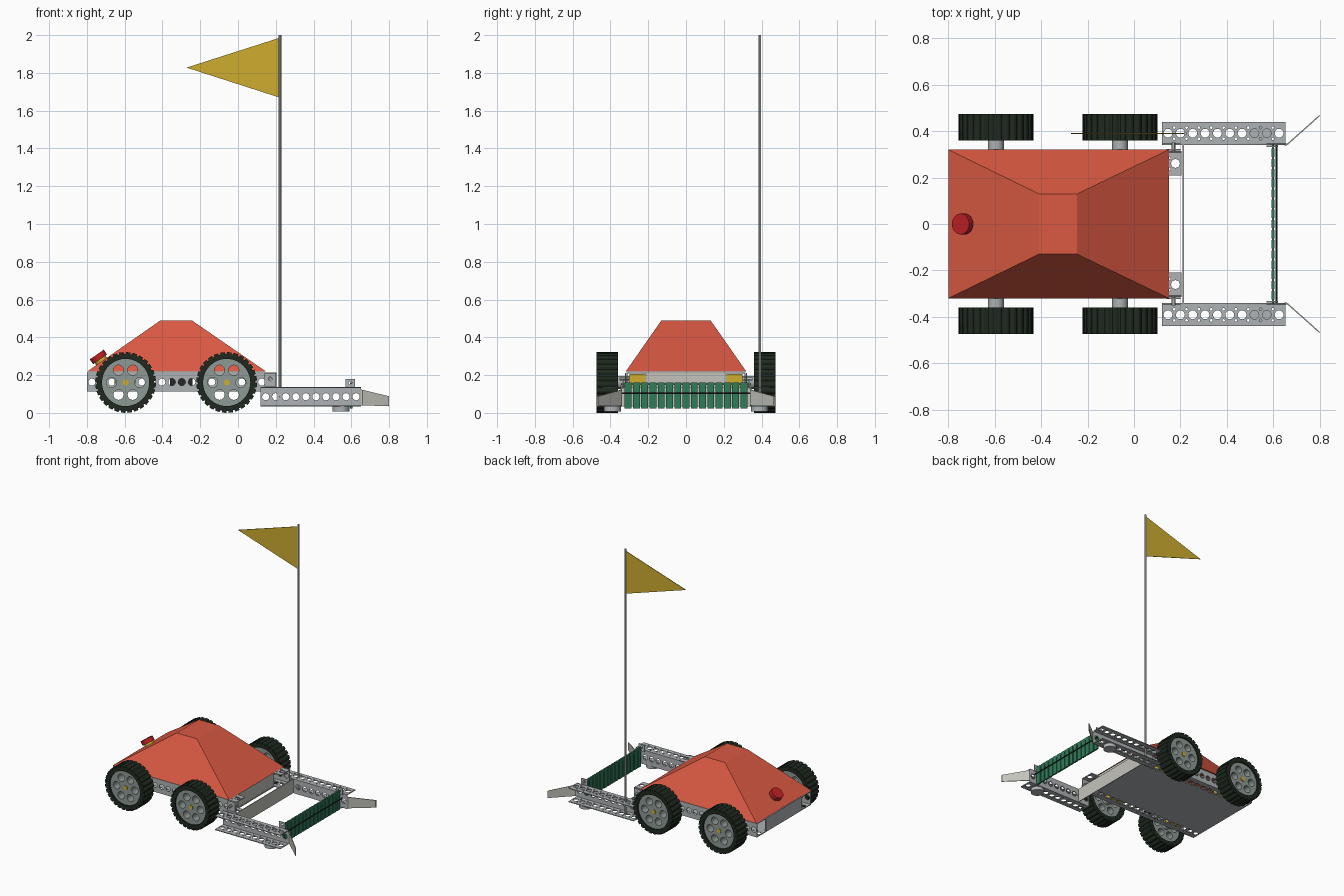
import bpy, bmesh, math
from mathutils import Matrix, Vector

cube = bpy.data.objects.get("Cube")
if cube:
    bpy.data.objects.remove(cube, do_unlink=True)


def material(name, r, g, b):
    m = bpy.data.materials.new(name)
    m.use_nodes = True
    m.diffuse_color = (r, g, b, 1)
    bsdf = next(n for n in m.node_tree.nodes if n.type == 'BSDF_PRINCIPLED')
    bsdf.inputs["Base Color"].default_value = (r, g, b, 1)
    return m


SHELL = material("orange_red", 0.70, 0.10, 0.055)
METAL = material("grey_metal", 0.42, 0.45, 0.46)
PALE = material("pale_metal", 0.55, 0.55, 0.50)
RUBBER = material("dark_rubber", 0.014, 0.022, 0.014)
RIM = material("rim_grey", 0.27, 0.32, 0.30)
GREEN = material("green", 0.03, 0.20, 0.10)
YELLOW = material("yellow", 0.62, 0.42, 0.03)
RED = material("button_red", 0.52, 0.015, 0.018)
BLACK = material("black", 0.02, 0.02, 0.022)

# Axes that place a flat plate in each plane
PLANES = {
    'XY': Matrix.Identity(4),
    'XZ': Matrix(((1, 0, 0, 0), (0, 0, -1, 0), (0, 1, 0, 0), (0, 0, 0, 1))),
    'YZ': Matrix(((0, 0, 1, 0), (1, 0, 0, 0), (0, 1, 0, 0), (0, 0, 0, 1))),
}


def activate(ob):
    bpy.ops.object.select_all(action='DESELECT')
    ob.select_set(True)
    bpy.context.view_layer.objects.active = ob


def finish(name, bm, mat, smooth=False):
    bmesh.ops.recalc_face_normals(bm, faces=bm.faces)
    me = bpy.data.meshes.new(name)
    bm.to_mesh(me)
    bm.free()
    me.materials.append(mat)
    ob = bpy.data.objects.new(name, me)
    bpy.context.collection.objects.link(ob)
    if smooth:
        activate(ob)
        bpy.ops.object.shade_smooth_by_angle()
    return ob


def box(name, lo, hi, mat):
    bm = bmesh.new()
    bmesh.ops.create_cube(bm, size=1)
    lo, hi = Vector(lo), Vector(hi)
    bmesh.ops.scale(bm, vec=hi - lo, verts=bm.verts)
    bmesh.ops.translate(bm, vec=(lo + hi) / 2, verts=bm.verts)
    return finish(name, bm, mat)


def rod(name, a, b, r, mat, sides=24):
    a, b = Vector(a), Vector(b)
    bm = bmesh.new()
    turn = (b - a).to_track_quat('Z', 'Y').to_matrix().to_4x4()
    bmesh.ops.create_cone(bm, cap_ends=True, segments=sides, radius1=r, radius2=r,
                          depth=(b - a).length,
                          matrix=Matrix.Translation((a + b) / 2) @ turn)
    return finish(name, bm, mat, True)


def circle(u, v, r, n=16):
    return [(u + r * math.cos(math.tau * k / n), v + r * math.sin(math.tau * k / n))
            for k in range(n)]


def rect(u0, v0, u1, v1):
    return [(u0, v0), (u1, v0), (u1, v1), (u0, v1)]


def plate(name, loops, plane, offset, thick, mat):
    """Flat plate: first loop is the outline, the others are holes."""
    cu = bpy.data.curves.new(name, 'CURVE')
    cu.dimensions = '2D'
    cu.fill_mode = 'BOTH'
    cu.extrude = thick / 2
    for pts in loops:
        sp = cu.splines.new('POLY')
        sp.points.add(len(pts) - 1)
        for p, (u, v) in zip(sp.points, pts):
            p.co = (u, v, 0, 1)
        sp.use_cyclic_u = True
    cu.materials.append(mat)
    ob = bpy.data.objects.new(name, cu)
    bpy.context.collection.objects.link(ob)
    ob.matrix_world = Matrix.Translation(offset) @ PLANES[plane]
    activate(ob)
    bpy.ops.object.convert(target='MESH')
    return bpy.context.object


def channel(name, x0, x1, web, lip, z0, z1, n):
    """Perforated C channel: upright web at y=web, flanges reaching y=lip."""
    step = (x1 - x0) / n
    xs = [x0 + step * (i + 0.5) for i in range(n)]
    mid = (z0 + z1) / 2
    plate(name + "_web", [rect(x0, z0, x1, z1)] + [circle(x, mid, 0.019) for x in xs],
          'XZ', (0, web, 0), 0.006, METAL)
    y0, y1 = sorted((web, lip))
    holes = [circle(x, (y0 + y1) / 2, 0.019) for x in xs]
    holes += [circle(x + step / 2, (y0 + y1) / 2 + d, 0.006, 8)
              for x in xs[:-1] for d in (-0.024, 0.024)]
    for part, z in (("_lower_flange", z0 + 0.003), ("_upper_flange", z1 - 0.003)):
        plate(name + part, [rect(x0, y0, x1, y1)] + holes, 'XY', (0, 0, z), 0.006, METAL)


# Sloped shell
bm = bmesh.new()
low = [bm.verts.new((x, y, 0.218)) for x, y in rect(-0.8, -0.32, 0.15, 0.32)]
top = [bm.verts.new((x, y, 0.49)) for x, y in rect(-0.41, -0.13, -0.245, 0.13)]
bm.faces.new(low)
bm.faces.new(top)
for i in range(4):
    j = (i + 1) % 4
    bm.faces.new((low[i], low[j], top[j], top[i]))
finish("shell", bm, SHELL)

# Stop button standing on the shell slope
slope = Vector((-0.57, 0, 0.82))
foot = Vector((-0.722, 0, 0.272))
rod("button_base", foot - slope * 0.01, foot + slope * 0.014, 0.034, YELLOW)
rod("button_cap", foot + slope * 0.014, foot + slope * 0.045, 0.045, RED)

# Chassis plates
box("belly_plate", (-0.8, -0.22, 0.112), (0.15, 0.22, 0.118), METAL)
box("tail_plate", (-0.8, -0.21, 0.112), (-0.794, 0.21, 0.212), METAL)
box("nose_plate", (0.14, -0.21, 0.112), (0.146, 0.21, 0.214), PALE)
box("cross_plate", (0.21, -0.34, 0.035), (0.216, 0.34, 0.138), PALE)
box("control_box", (-0.36, -0.1, 0.12), (-0.24, 0.1, 0.2), BLACK)

# Toothed tyre outline
TEETH = 28
tread = []
for k in range(TEETH):
    for shift, r in ((0.0, 0.151), (0.24, 0.151), (0.3, 0.161), (0.94, 0.161)):
        a = math.tau * (k + shift) / TEETH
        tread.append((r * math.cos(a), r * math.sin(a)))

for s, side in ((-1, "front"), (1, "back")):
    # Side rail and drive
    channel(side + "_rail", -0.8, 0.205, s * 0.312, s * 0.21, 0.112, 0.214, 19)
    for x, place in ((-0.595, "tail"), (-0.06, "nose")):
        name = side + "_" + place
        ys = sorted((s * 0.215, s * 0.3))
        box(name + "_motor", (x - 0.06, ys[0], 0.12), (x + 0.06, ys[1], 0.206), YELLOW)
        rod(name + "_axle", (x, s * 0.3, 0.161), (x, s * 0.38, 0.161), 0.034, METAL)
        at = (x, s * 0.416, 0.161)
        plate(name + "_tyre", [tread, circle(0, 0, 0.125, 40)], 'XZ', at, 0.114, RUBBER)
        spokes = [circle(0.075 * math.cos(k * math.pi / 3), 0.075 * math.sin(k * math.pi / 3),
                         0.027, 20) for k in range(6)]
        rim = plate(name + "_rim", [circle(0, 0, 0.126, 40)] + spokes, 'XZ', at, 0.09, RIM)
        bpy.ops.object.shade_smooth_by_angle()
        rod(name + "_hub", (x, s * 0.45, 0.161), (x, s * 0.466, 0.161), 0.016, YELLOW, 12)

    # Rail bracket with its pin
    plate(side + "_bracket", [rect(0.14, 0.14, 0.2, 0.212), circle(0.17, 0.18, 0.01)],
          'XZ', (0, s * 0.32, 0), 0.006, METAL)
    rod(side + "_pin", (0.17, s * 0.3, 0.18), (0.17, s * 0.352, 0.18), 0.008, METAL, 12)

    # Collector arm, foot, tab and flared guide
    channel(side + "_arm", 0.12, 0.652, s * 0.343, s * 0.44, 0.033, 0.138, 10)
    rod(side + "_foot", (0.545, s * 0.39, 0.008), (0.545, s * 0.39, 0.034), 0.045, METAL)
    plate(side + "_tab", [rect(0.57, 0.13, 0.62, 0.18), circle(0.595, 0.158, 0.009)],
          'XZ', (0, s * 0.335, 0), 0.006, METAL)
    bm = bmesh.new()
    for y in (0.339, 0.346):
        bm.faces.new([bm.verts.new((px, s * (y + dy), pz)) for px, dy, pz in (
            (0.648, 0, 0.04), (0.66, 0, 0.04), (0.8, 0.125, 0.035),
            (0.8, 0.125, 0.088), (0.66, 0, 0.122), (0.648, 0, 0.124))])
    f = list(bm.faces)
    for i in range(6):
        j = (i + 1) % 6
        a, b = f[0].verts, f[1].verts
        bm.faces.new((a[i], a[j], b[j], b[i]))
    bmesh.ops.triangulate(bm, faces=f)
    finish(side + "_guide", bm, PALE)

# Hanging green flaps on their rods
for i in range(15):
    y = (i - 7) * 0.0438
    box("flap_%d" % (i + 1), (0.593, y - 0.018, 0.022), (0.605, y + 0.018, 0.162), GREEN)
rod("flap_rod", (0.599, -0.345, 0.152), (0.599, 0.345, 0.152), 0.005, METAL, 12)
rod("flap_stop", (0.614, -0.34, 0.103), (0.614, 0.34, 0.103), 0.004, BLACK, 12)

# Flag on its pole
rod("flag_pole", (0.222, 0.39, 0.035), (0.222, 0.39, 2.0), 0.007, PALE, 12)
plate("flag", [[(0.218, 1.67), (0.218, 1.985), (-0.272, 1.828)]],
      'XZ', (0, 0.39, 0), 0.004, YELLOW)
